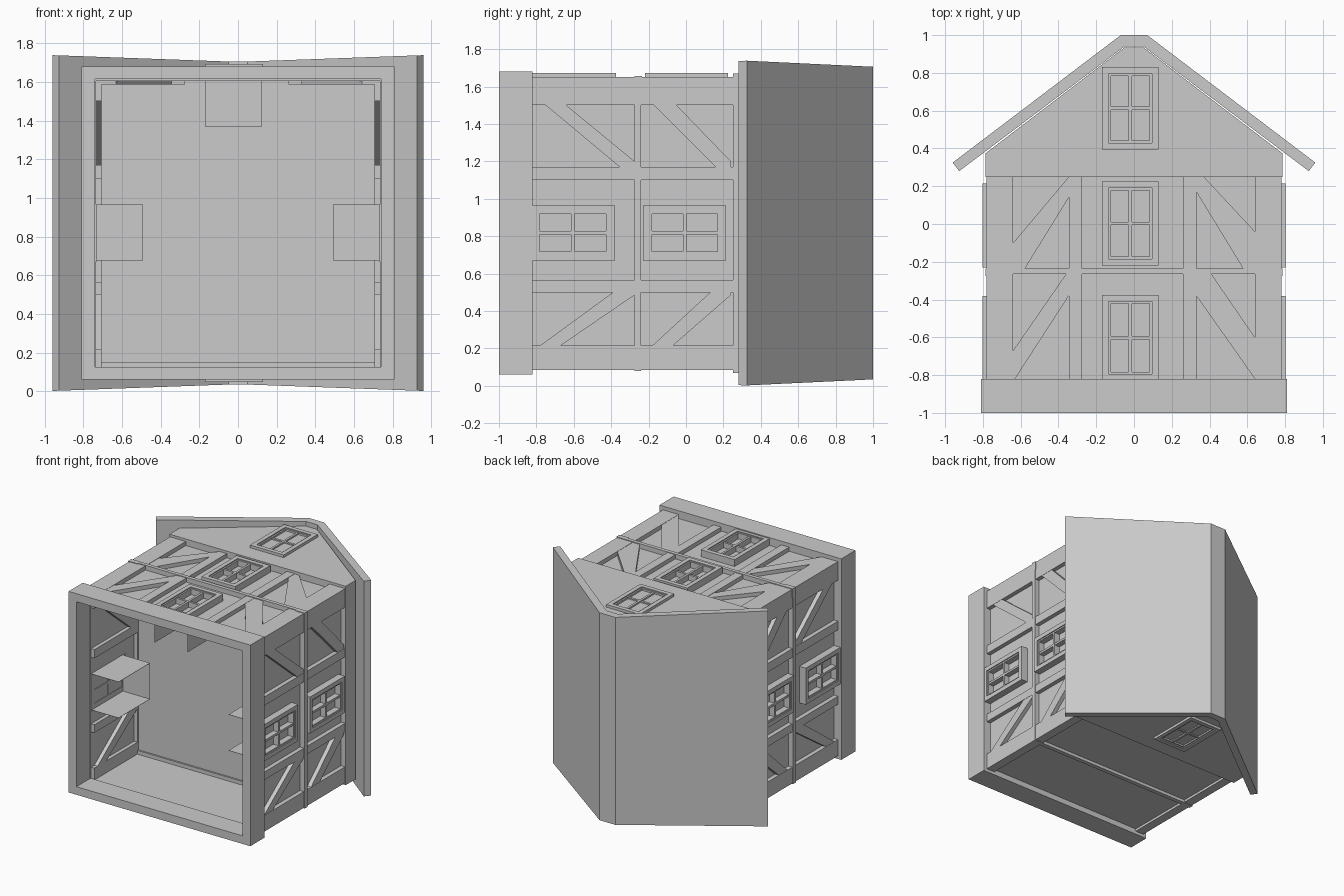
import bpy, bmesh

ZC = 0.87  # middle of the house depth

# Coordinate maps: (u, v, outward) -> world
right = lambda u, v, w: (w, u, v)
left = lambda u, v, w: (-w, u, v)
front = lambda u, v, w: (u, v, w)
back = lambda u, v, w: (u, v, 2 * ZC - w)


def build(name, parts, place):
    """Extrude each (polygon, w0, w1) outward and join them as one object."""
    bm = bmesh.new()
    for poly, w0, w1 in parts:
        a = [bm.verts.new(place(u, v, w0)) for u, v in poly]
        if w0 == w1:
            bm.faces.new(a)
            continue
        b = [bm.verts.new(place(u, v, w1)) for u, v in poly]
        bm.faces.new(a)
        bm.faces.new(b[::-1])
        n = len(poly)
        for i in range(n):
            j = (i + 1) % n
            bm.faces.new((a[i], a[j], b[j], b[i]))
    bmesh.ops.recalc_face_normals(bm, faces=bm.faces)
    me = bpy.data.meshes.new(name)
    bm.to_mesh(me)
    bm.free()
    ob = bpy.data.objects.new(name, me)
    bpy.context.collection.objects.link(ob)
    return ob


def rect(u0, u1, v0, v1):
    return [(u0, v0), (u1, v0), (u1, v1), (u0, v1)]


def window(name, place, u0, u1, v0, v1, w0, w1, t=0.035):
    """Raised frame with a thinner sash and a cross of glazing bars."""
    parts = []

    def ring(a0, a1, b0, b1, th, d0, d1):
        for r in (rect(a0, a1, b0, b0 + th), rect(a0, a1, b1 - th, b1),
                  rect(a0, a0 + th, b0 + th, b1 - th), rect(a1 - th, a1, b0 + th, b1 - th)):
            parts.append((r, d0, d1))
    ring(u0, u1, v0, v1, t, w0, w1)
    a0, a1, b0, b1 = u0 + t, u1 - t, v0 + t, v1 - t
    ring(a0, a1, b0, b1, 0.012, w0, w1 - 0.008)
    um, vm, h = (a0 + a1) / 2, (b0 + b1) / 2, 0.009
    parts.append((rect(um - h, um + h, b0, b1), w0, w1 - 0.01))
    parts.append((rect(a0, a1, vm - h, vm + h), w0, w1 - 0.012))
    build(name, parts, place)


# Base frame, open underneath
build("base_frame", [
    (rect(-0.81, 0.81, 0.06, 0.125), -1.0, -0.82),
    (rect(-0.81, 0.81, 1.615, 1.68), -1.0, -0.82),
    (rect(-0.81, -0.74, 0.125, 1.615), -1.0, -0.82),
    (rect(0.74, 0.81, 0.125, 1.615), -1.0, -0.82)], lambda u, v, w: (u, w, v))

# Side walls: infill, timbers, braces, windows
side_timbers = [
    rect(-0.82, 0.25, 1.5, 1.65), rect(-0.82, 0.25, 0.085, 0.215),
    rect(-0.82, 0.25, 1.10, 1.17), rect(-0.82, 0.25, 0.50, 0.565)]
side_braces = [
    [(-0.75, 1.5), (-0.64, 1.5), (-0.275, 1.2), (-0.275, 1.17), (-0.355, 1.17)],
    [(-0.17, 1.5), (-0.05, 1.5), (0.24, 1.2), (0.24, 1.17), (0.16, 1.17)],
    [(-0.78, 0.215), (-0.67, 0.215), (-0.275, 0.485), (-0.275, 0.5), (-0.39, 0.5)],
    [(-0.18, 0.215), (-0.07, 0.215), (0.24, 0.485), (0.24, 0.5), (0.13, 0.5)]]
for side, m in (("right", right), ("left", left)):
    build(side + "_infill", [(rect(-0.83, 0.26, 0.1, 1.63), 0.735, 0.745)], m)
    build(side + "_timbers", [(p, 0.705, 0.78) for p in side_timbers] +
          [(rect(-0.275, -0.24, 0.08, 1.655), 0.705, 0.786)], m)
    build(side + "_braces", [(p, 0.705, 0.778) for p in side_braces], m)
    window(side + "_lower_window", m, -0.83, -0.38, 0.67, 0.965, 0.73, 0.802)
    window(side + "_upper_window", m, -0.23, 0.215, 0.67, 0.965, 0.73, 0.802)
    build(side + "_window_reveal", [
        (rect(-0.82, -0.42, 0.675, 0.677), 0.49, 0.735),
        (rect(-0.82, -0.42, 0.965, 0.967), 0.49, 0.735),
        (rect(-0.422, -0.42, 0.675, 0.967), 0.49, 0.735)], m)

# Facade: infill, timbers, braces, windows
build("front_infill", [(rect(-0.75, 0.75, -0.83, 0.26), 1.605, 1.617)], front)
build("front_timbers", [(p, 1.585, 1.65) for p in (
    rect(-0.78, -0.64, -0.82, 0.25), rect(0.64, 0.78, -0.82, 0.25),
    rect(-0.345, -0.275, -0.82, 0.25), rect(0.26, 0.33, -0.82, 0.25))] +
    [(rect(-0.785, 0.785, -0.265, -0.235), 1.585, 1.655)], front)
build("front_braces", [(p, 1.585, 1.648) for p in (
    [(-0.64, -0.1), (-0.345, 0.25), (-0.345, 0.14), (-0.58, -0.24), (-0.64, -0.24)],
    [(-0.64, -0.67), (-0.36, -0.265), (-0.345, -0.265), (-0.345, -0.38), (-0.63, -0.82), (-0.64, -0.82)],
    [(0.33, 0.17), (0.33, 0.25), (0.37, 0.25), (0.64, -0.04), (0.64, -0.24), (0.58, -0.24)],
    [(0.33, -0.38), (0.33, -0.265), (0.41, -0.265), (0.64, -0.6), (0.64, -0.82)])], front)
window("front_lower_window", front, -0.17, 0.13, -0.83, -0.375, 1.61, 1.672)
window("front_upper_window", front, -0.17, 0.13, -0.22, 0.225, 1.61, 1.672)
build("front_window_reveal", [
    (rect(-0.17, -0.168, -0.82, -0.42), 1.37, 1.61),
    (rect(0.122, 0.124, -0.82, -0.42), 1.37, 1.61),
    (rect(-0.17, 0.124, -0.422, -0.42), 1.37, 1.61)], front)

# Back wall and the storey floor slab
build("back_wall", [(rect(-0.75, 0.75, -0.83, 0.26), 0.105, 0.12)], front)
build("back_beam", [(rect(-0.78, 0.78, -0.275, -0.24), 0.08, 0.15)], front)
build("storey_floor", [(rect(-0.74, 0.74, -0.262, -0.252), 0.11, 1.61)], front)

# Attic with the two gables
build("attic", [([(-0.785, 0.25), (0.785, 0.25), (0.785, 0.375), (0.05, 0.935),
                  (-0.05, 0.935), (-0.785, 0.375)], 0.068, 1.67)], front)
window("front_gable_window", front, -0.17, 0.13, 0.395, 0.83, 1.66, 1.692)
window("back_gable_window", back, -0.17, 0.13, 0.395, 0.83, 1.66, 1.692)

# Roof: bent slab whose ends flare toward the eaves
half = [(0.07, 1.0), (0.96, 0.325), (0.925, 0.28), (0.05, 0.94)]
outer = [(-x, y) for x, y in half[1::-1]] + half[:2]
inner = half[2:] + [(-x, y) for x, y in half[:1:-1]]
build("roof", [(outer + inner, -1, 1)],
      lambda u, v, w: (u, v, ZC + w * (0.835 + 0.033 * (abs(u) - 0.05) / 0.91)))
